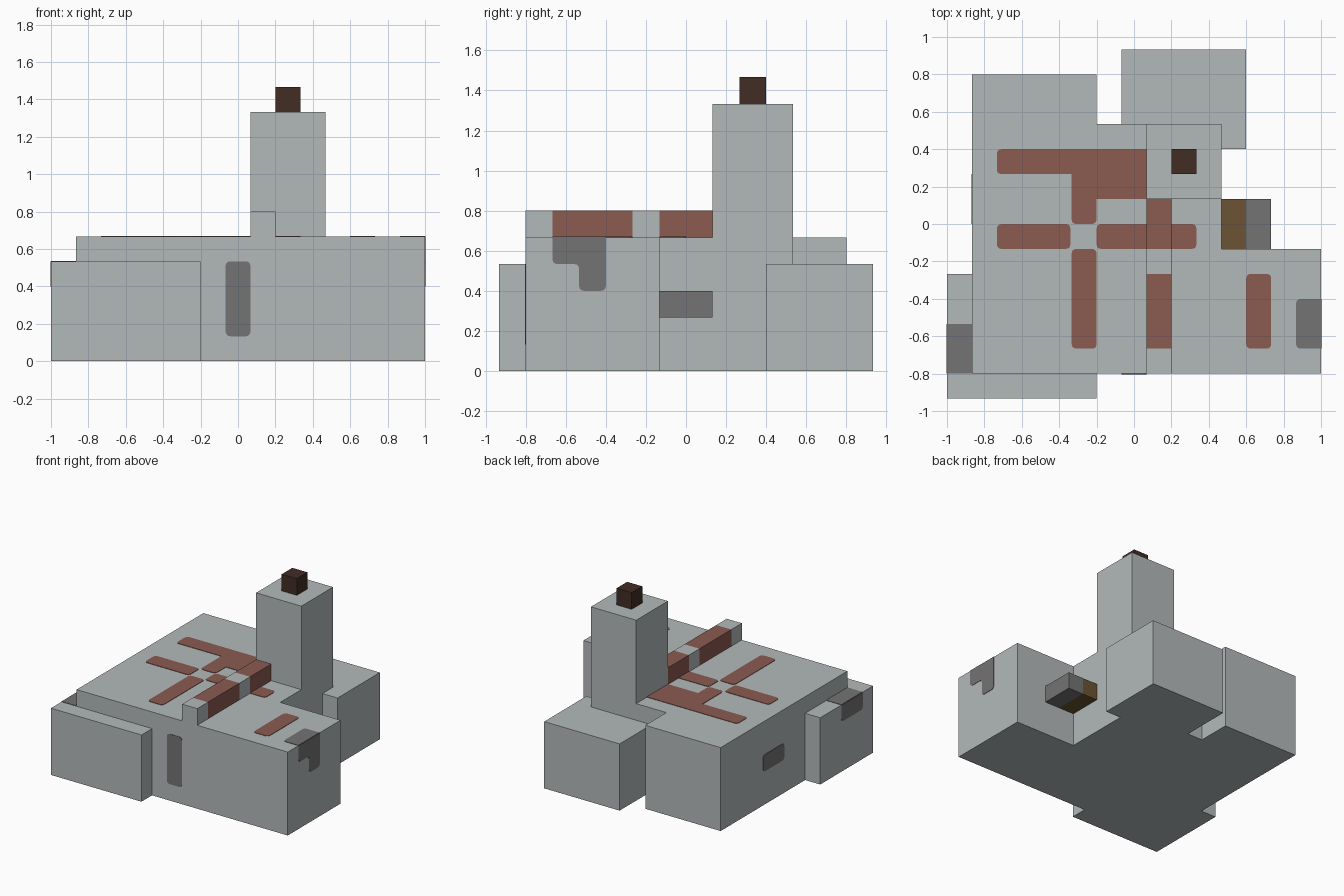
import bpy, bmesh, math
from mathutils import Vector

cube = bpy.data.objects.get("Cube")
if cube:
    bpy.data.objects.remove(cube, do_unlink=True)

U = 1 / 15      # one grid step of the block layout
THIN = 0.05     # plate thickness in grid steps


def material(name, rgb):
    m = bpy.data.materials.new(name)
    m.use_nodes = True
    m.diffuse_color = (*rgb, 1)
    bsdf = next(n for n in m.node_tree.nodes if n.type == 'BSDF_PRINCIPLED')
    bsdf.inputs["Base Color"].default_value = (*rgb, 1)
    bsdf.inputs["Roughness"].default_value = 0.8
    return m


STONE = material("pale_stone", (0.45, 0.49, 0.49))
BRICK = material("brick_red", (0.26, 0.105, 0.083))
GREY = material("dark_grey", (0.174, 0.174, 0.174))
BROWN = material("wood_brown", (0.147, 0.087, 0.033))
SOOT = material("soot_brown", (0.054, 0.026, 0.017))

# Places outline coordinates (a, b) and depth c along the chosen axis
PLACE = {'x': lambda a, b, c: (c, a, b),
         'y': lambda a, b, c: (a, c, b),
         'z': lambda a, b, c: (a, b, c)}


def prism(name, outline, low, high, mat, axis='z'):
    bm = bmesh.new()
    base = bm.faces.new([bm.verts.new(Vector(PLACE[axis](a, b, low)) * U) for a, b in outline])
    new = bmesh.ops.extrude_face_region(bm, geom=[base])["geom"]
    shift = Vector(PLACE[axis](0, 0, high - low)) * U
    bmesh.ops.translate(bm, vec=shift, verts=[v for v in new if isinstance(v, bmesh.types.BMVert)])
    bmesh.ops.recalc_face_normals(bm, faces=bm.faces)
    mesh = bpy.data.meshes.new(name)
    bm.to_mesh(mesh)
    bm.free()
    mesh.materials.append(mat)
    obj = bpy.data.objects.new(name, mesh)
    bpy.context.collection.objects.link(obj)
    return obj


def rect(a0, b0, a1, b1):
    return [(a0, b0), (a1, b0), (a1, b1), (a0, b1)]


def rounded(outline, sharp=(), r=0.35):
    """Softens every corner except those listed by index in sharp."""
    pts = []
    for i, p in enumerate(outline):
        p = Vector(p)
        if i in sharp:
            pts.append(p)
            continue
        start = (Vector(outline[i - 1]) - p).normalized() * r
        end = (Vector(outline[(i + 1) % len(outline)]) - p).normalized() * r
        for k in range(4):
            t = k / 3 * math.pi / 2
            pts.append(p + start * (1 - math.sin(t)) + end * (1 - math.cos(t)))
    return pts


def plate(name, outline, level, mat, axis='z', side=1, sharp=()):
    low, high = sorted((level - side * THIN / 2, level + side * THIN))
    prism(name, rounded(outline, sharp), low, high, mat, axis)


# Main hall and the lower blocks wrapped around its corners
prism("main_hall", [(-13, -12), (15, -12), (15, -2), (7, -2), (7, 8),
                    (-3, 8), (-3, 12), (-13, 12)], 0, 10, STONE)
prism("front_corner_block", [(-15, -14), (-3, -14), (-3, -12), (-13, -12),
                             (-13, -4), (-15, -4)], 0, 8, STONE)
prism("back_corner_block", [(-1, 8), (7, 8), (7, 6), (9, 6), (9, 14), (-1, 14)], 0, 8, STONE)

# Tower with chimney
prism("tower", rect(1, 2, 7, 8), 10, 20, STONE)
prism("chimney", rect(3, 4, 5, 6), 20, 22, SOOT)

# Roof ridge in alternating stone and brick lengths
stops = (-12, -10, -4, -2, 2)
for i, (y0, y1) in enumerate(zip(stops, stops[1:])):
    prism(f"roof_ridge_{i + 1}", rect(1, y0, 3, y1), 10, 12, BRICK if i % 2 else STONE)

# Side beam in two materials
prism("beam_root", rect(7, -2, 9, 2), 4, 6, BROWN)
prism("beam_tip", rect(9, -2, 11, 2), 4, 6, GREY)

# Brick markings on the roof
plate("roof_mark_stepped", [(-11, 4), (-5, 4), (-5, 0), (-3, 0), (-3, 2), (1, 2), (1, 6), (-11, 6)],
      10, BRICK, sharp=(1, 4, 5, 6))
for name, box in (("left", (-11, -2, -5.1, 0)), ("middle", (-3, -2, 5, 0)),
                  ("long", (-5, -10, -3, -2)), ("short", (9, -10, 11, -4))):
    plate("roof_mark_" + name, rect(*box), 10, BRICK)

# Dark panels on the walls and wrapped over the edges
plate("front_panel", rect(-1, 2, 1, 8), -12, GREY, 'y', -1)
plate("right_wall_panel", rect(0, 4, 4, 6), -13, GREY, 'x', -1)
plate("left_edge_panel_top", rect(13, -10, 15, -6), 10, GREY, sharp=(1, 2))
plate("left_edge_panel_side", [(-10, 8), (-8, 8), (-8, 6), (-6, 6), (-6, 10), (-10, 10)],
      15, GREY, 'x', 1, sharp=(4, 5))
plate("corner_panel_top", rect(-15, -12, -13, -8), 8, GREY, sharp=(0, 1, 2, 3))
plate("corner_panel_side", rect(-12, 6, -8, 8), -15, GREY, 'x', -1, sharp=(2, 3))
